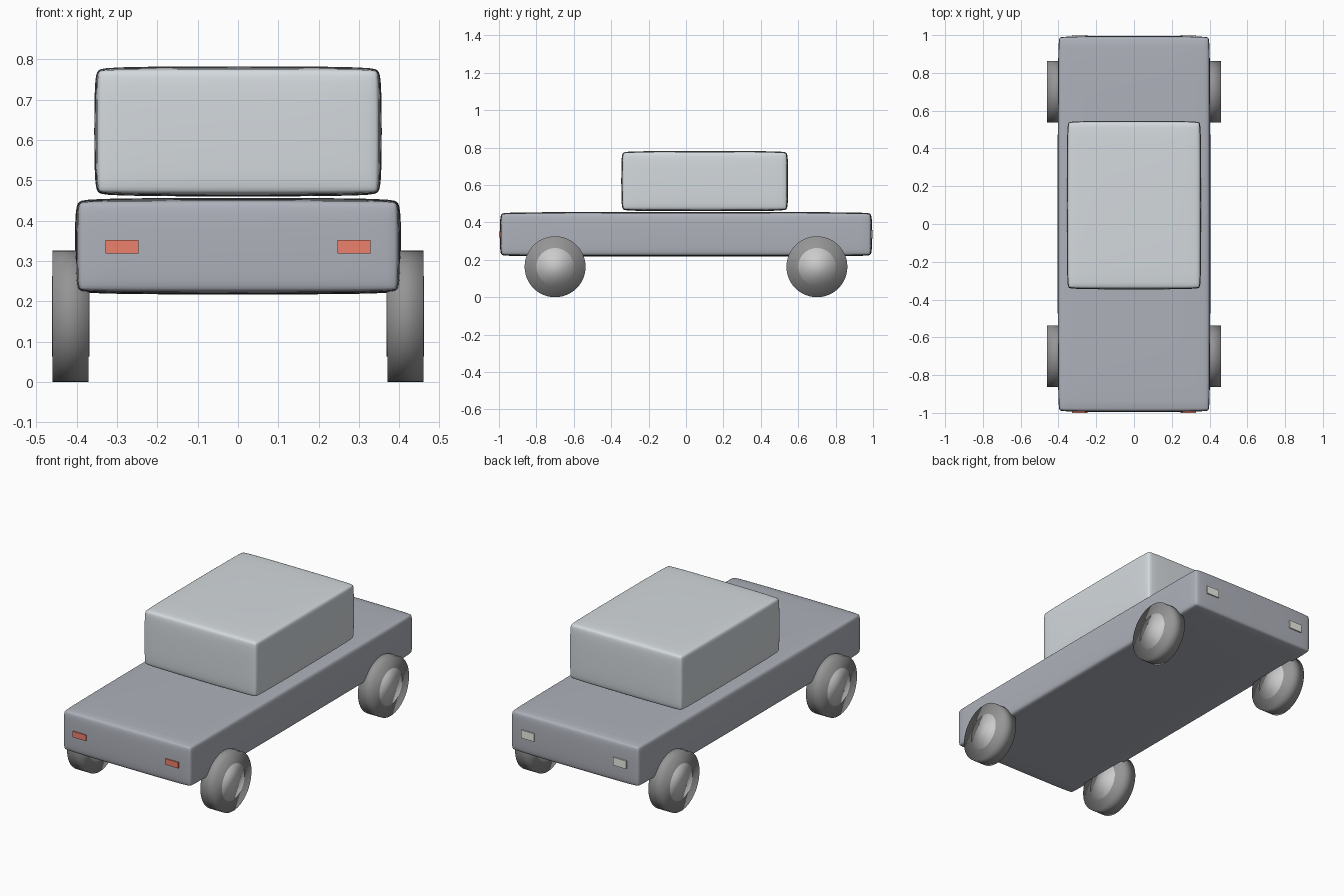
import bpy
import math

if "Cube" in bpy.data.objects:
    bpy.data.objects.remove(bpy.data.objects["Cube"])


def material(name, color):
    m = bpy.data.materials.new(name)
    m.diffuse_color = (*color, 1)
    m.use_nodes = True
    m.node_tree.nodes["Principled BSDF"].inputs["Base Color"].default_value = m.diffuse_color
    return m


slate = material("slate_paint", (0.42, 0.44, 0.49))
pale = material("pale_cabin", (0.66, 0.70, 0.73))
rubber = material("dark_rubber", (0.30, 0.30, 0.30))
metal = material("hub_metal", (0.62, 0.62, 0.62))
red = material("red_lamp", (0.85, 0.22, 0.15))
white = material("white_lamp", (0.85, 0.85, 0.78))


def box(name, lo, hi, mat, bevel=0):
    """Box between two corners, optionally softened with bevel and subdivision."""
    bpy.ops.mesh.primitive_cube_add(size=1, location=[(a + b) / 2 for a, b in zip(lo, hi)])
    ob = bpy.context.object
    ob.name = name
    ob.scale = [b - a for a, b in zip(lo, hi)]
    bpy.ops.object.transform_apply(location=False, rotation=False, scale=True)
    ob.data.materials.append(mat)
    if bevel:
        bev = ob.modifiers.new("soft_edges", 'BEVEL')
        bev.width = bevel
        bev.segments = 2
        sub = ob.modifiers.new("smooth", 'SUBSURF')
        sub.levels = sub.render_levels = 2
        bpy.ops.object.shade_smooth()
    return ob


def disc(name, radius, width, loc, mat):
    """Smooth shaded cylinder lying along x."""
    bpy.ops.mesh.primitive_cylinder_add(vertices=48, radius=radius, depth=width,
                                        location=loc, rotation=(0, math.pi / 2, 0))
    ob = bpy.context.object
    ob.name = name
    ob.data.materials.append(mat)
    bpy.ops.object.shade_smooth()


# Body and cabin
box("car_body", (-0.405, -0.996, 0.216), (0.405, 0.996, 0.457), slate, 0.03)
box("cabin", (-0.357, -0.347, 0.459), (0.357, 0.547, 0.783), pale, 0.03)

for sx, side in ((-1, "left"), (1, "right")):
    # Wheels with hubs showing on both faces
    for sy, end in ((-1, "front"), (1, "back")):
        loc = (sx * 0.415, sy * 0.7, 0.163)
        disc(f"{end}_{side}_tyre", 0.163, 0.09, loc, rubber)
        disc(f"{end}_{side}_hub", 0.1, 0.093, loc, metal)
    # Lamps: red on -y, white on +y
    x = sx * 0.287
    box(f"{side}_red_lamp", (x - 0.041, -1.0, 0.319), (x + 0.041, -0.97, 0.352), red)
    box(f"{side}_white_lamp", (x - 0.04, 0.97, 0.315), (x + 0.04, 1.0, 0.36), white)
